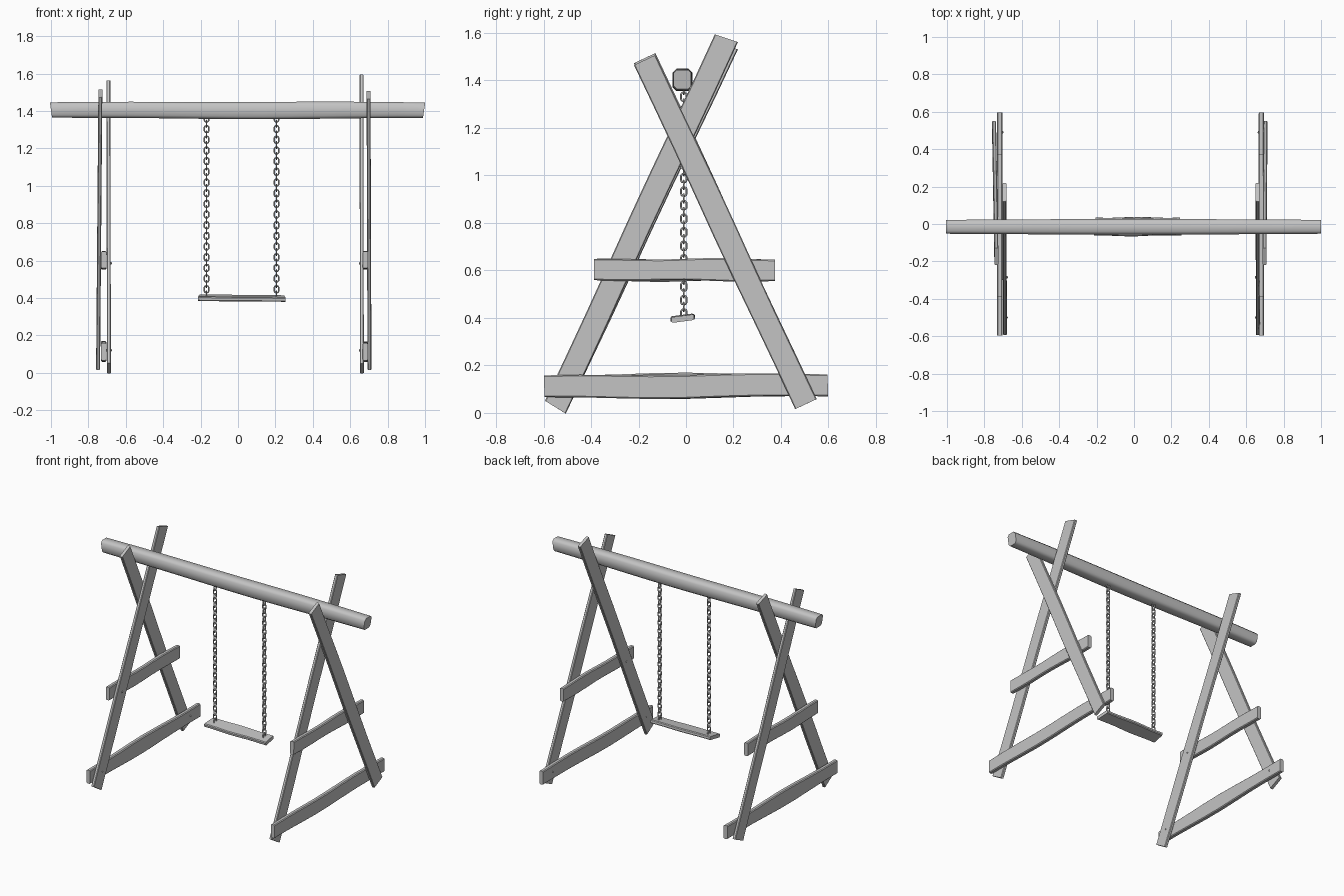
import bpy, math, random
from mathutils import Vector

if "Cube" in bpy.data.objects:
    bpy.data.objects.remove(bpy.data.objects["Cube"])

random.seed(4)
grey = bpy.data.materials.new("weathered grey")
grey.diffuse_color = (0.55, 0.55, 0.55, 1)
grey.use_nodes = True
grey.node_tree.nodes["Principled BSDF"].inputs["Base Color"].default_value = grey.diffuse_color


def make(name, verts, faces, angle=40):
    me = bpy.data.meshes.new(name)
    me.from_pydata(verts, [], faces)
    me.materials.append(grey)
    me.polygons.foreach_set("use_smooth", [True] * len(me.polygons))
    me.set_sharp_from_angle(angle=math.radians(angle))
    ob = bpy.data.objects.new(name, me)
    bpy.context.collection.objects.link(ob)
    return ob


def timber(name, p0, p1, thick_dir, width, thick, chamfer, segs=8, wobble=0.004,
           bulge=0.0, shear=0.0, angle=40):
    """Hand-hewn beam: chamfered section lofted between two points with wavy edges."""
    p0, p1 = Vector(p0), Vector(p1)
    axis = (p1 - p0).normalized()
    t = Vector(thick_dir)
    t = (t - axis * t.dot(axis)).normalized()
    w = axis.cross(t)
    a, b, c = width / 2, thick / 2, chamfer
    prof = [(a - c, -b), (a, -b + c), (a, b - c), (a - c, b),
            (c - a, b), (-a, b - c), (-a, -b + c), (c - a, -b)]
    ph = [random.uniform(0, 6.28) for _ in range(2)]
    verts, faces = [], []
    for i in range(segs + 1):
        s = i / segs
        c0 = p0.lerp(p1, s)
        fade = math.sin(math.pi * s)
        hi = 1 + bulge * fade
        off = [wobble * math.sin(7 * s + q) * fade for q in ph]
        for u, v in prof:
            e = axis * (shear * u / a * (2 * s - 1)) if i in (0, segs) else Vector()
            edge = off[0] if u > 0 else off[1]
            verts.append(c0 + w * (u * hi + edge) + t * (v * hi) + e)
    n = len(prof)
    for i in range(segs):
        for k in range(n):
            j = (k + 1) % n
            faces.append((i * n + k, i * n + j, (i + 1) * n + j, (i + 1) * n + k))
    faces.append(tuple(reversed(range(n))))
    faces.append(tuple(range(segs * n, segs * n + n)))
    return make(name, verts, faces, angle)


def nail(name, x, y, z, side):
    """Small round nail head facing inwards."""
    n, verts = 8, []
    for dx, r in ((-0.004, 0.006), (0.003, 0.006), (0.005, 0.003)):
        for k in range(n):
            q = 2 * math.pi * k / n
            verts.append((x + side * dx, y + r * math.cos(q), z + r * math.sin(q)))
    faces = [(i * n + k, i * n + (k + 1) % n, (i + 1) * n + (k + 1) % n, (i + 1) * n + k)
             for i in range(2) for k in range(n)]
    faces.append(tuple(range(2 * n, 3 * n)))
    if side < 0:
        faces = [f[::-1] for f in faces]
    make(name, verts, faces)


# Top beam
timber("top_beam", (-1, -0.015, 1.405), (0.995, -0.015, 1.404), (0, 1, 0),
       0.082, 0.074, 0.014, segs=14, wobble=0.003, bulge=0.12, shear=0.006, angle=60)

# Two A-frames: outer leg, inner leg, braces sandwiched between them
X = (1, 0, 0)
frames = {  # outer leg x (bottom, top), inner leg x, brace x, top height shifts, nail side
    "left": ((-0.748, -0.736), (-0.690, -0.693), -0.718, 0.008, -0.025, 1),
    "right": ((0.703, 0.698), (0.662, 0.661), 0.681, 0.0, 0.006, -1),
}
for side, (ox, ix, bx, da, db, sgn) in frames.items():
    timber(side + "_outer_leg", (ox[0], 0.505, 0.037), (ox[1], -0.174, 1.486 + da), X,
           0.1, 0.021, 0.004, wobble=0.003)
    timber(side + "_inner_leg", (ix[0], -0.55, 0.024), (ix[1], 0.17, 1.572 + db), X,
           0.102, 0.021, 0.004, wobble=0.003, shear=0.006)
    timber(side + "_upper_brace", (bx, -0.388, 0.604), (bx, 0.375, 0.6), X,
           0.09, 0.028, 0.005, bulge=0.05, wobble=0.005)
    timber(side + "_lower_brace", (bx, -0.597, 0.112), (bx, 0.597, 0.116), X,
           0.092, 0.028, 0.005, bulge=0.08, wobble=0.006)
    face = ix[0] + sgn * 0.0105
    nail(side + "_upper_nail", face, -0.285, 0.585, sgn)
    nail(side + "_lower_nail", face, -0.5, 0.12, sgn)
    nail(side + "_brace_nail", bx + sgn * 0.0145, 0.49, 0.12, sgn)

# Seat plank, tilted slightly
timber("seat", (-0.21, -0.014, 0.401), (0.25, -0.014, 0.397), (0, -0.13, 1),
       0.096, 0.024, 0.005, segs=10, wobble=0.004, shear=0.004)


# Chains of alternating oval links
def chain(name, x, y, z0, z1, count):
    verts, faces = [], []
    R, half, r, ns, nr = 0.012, 0.0065, 0.004, 16, 6
    for i in range(count):
        zc = z0 + (z1 - z0) * i / (count - 1)
        base = len(verts)
        for k in range(ns):
            q = 2 * math.pi * (k + 0.5) / ns
            cu, cv = R * math.cos(q), R * math.sin(q) + math.copysign(half, math.sin(q))
            for m in range(nr):
                p = 2 * math.pi * m / nr
                u = cu + r * math.cos(p) * math.cos(q)
                v = cv + r * math.cos(p) * math.sin(q)
                d = r * math.sin(p)
                verts.append((x + u, y - d, zc + v) if i % 2 else (x + d, y + u, zc + v))
        for k in range(ns):
            for m in range(nr):
                k2, m2 = (k + 1) % ns, (m + 1) % nr
                faces.append((base + k * nr + m, base + k2 * nr + m,
                              base + k2 * nr + m2, base + k * nr + m2))
    make(name, verts, faces, 70)


chain("left_chain", -0.168, -0.009, 0.418, 1.36, 34)
chain("right_chain", 0.206, -0.009, 0.418, 1.36, 34)

# Make all face normals point outwards
import bmesh
for ob in bpy.context.collection.objects:
    bm = bmesh.new()
    bm.from_mesh(ob.data)
    bmesh.ops.recalc_face_normals(bm, faces=bm.faces)
    bm.to_mesh(ob.data)
    bm.free()
